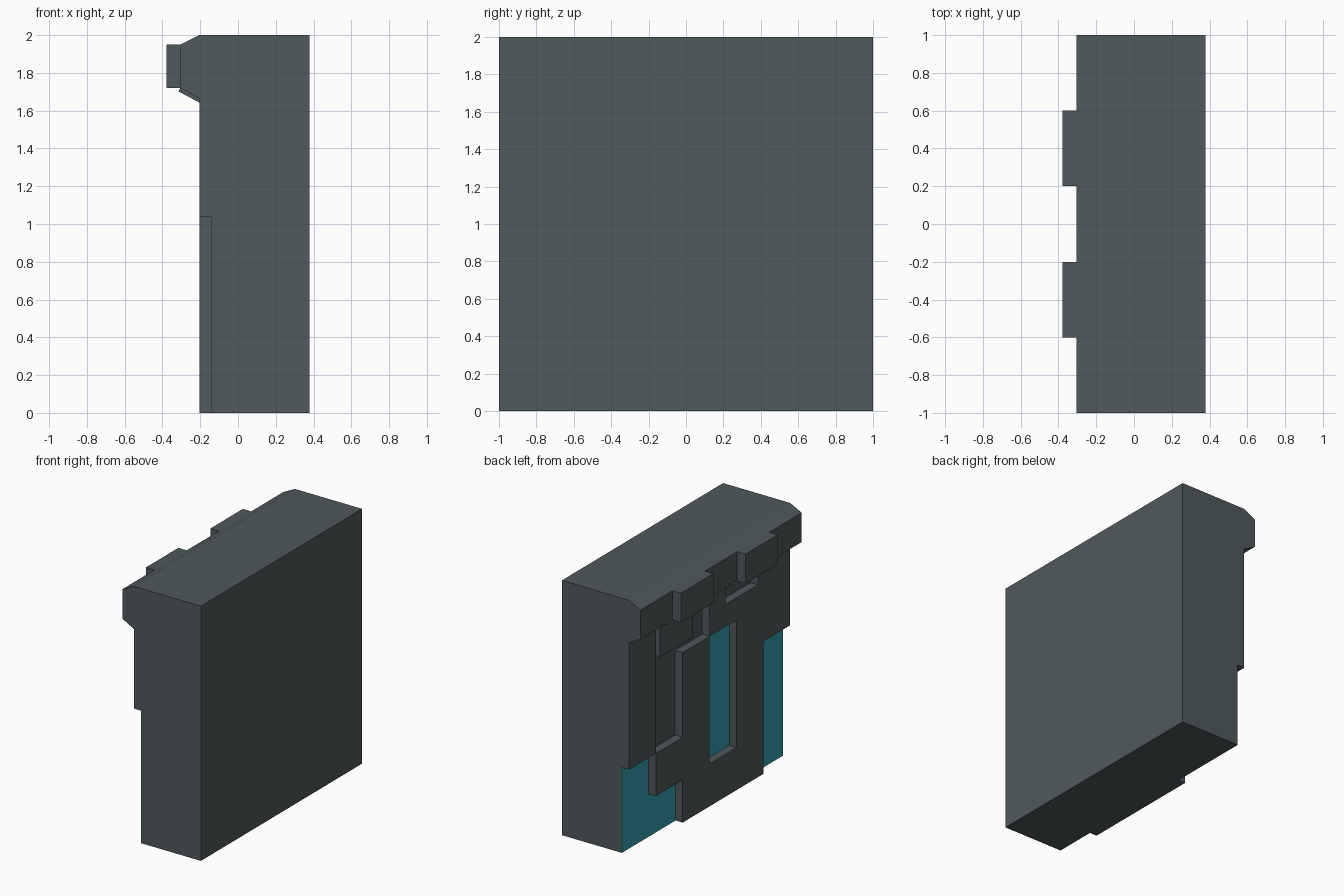
import bpy, bmesh

if "Cube" in bpy.data.objects:
    bpy.data.objects.remove(bpy.data.objects["Cube"])


def material(name, rgb):
    m = bpy.data.materials.new(name)
    m.diffuse_color = (*rgb, 1)
    m.use_nodes = True
    m.node_tree.nodes["Principled BSDF"].inputs["Base Color"].default_value = m.diffuse_color
    return m


GREY = material("slate grey", (0.08, 0.1, 0.106))
TEAL = material("teal", (0.034, 0.36, 0.425))

FLOOR, FACE = -0.14, -0.205    # recess floor and raised face of the panel side
TOP = 1.665                    # top of the raised panel


def finish(bm, name, mat):
    bmesh.ops.recalc_face_normals(bm, faces=bm.faces)
    mesh = bpy.data.meshes.new(name)
    bm.to_mesh(mesh)
    bm.free()
    mesh.materials.append(mat)
    ob = bpy.data.objects.new(name, mesh)
    bpy.context.collection.objects.link(ob)
    return ob


def prism(name, profile, y0, y1, mat):
    """Extrude an (x, z) profile along y."""
    bm = bmesh.new()
    f = bm.faces.new([bm.verts.new((x, y0, z)) for x, z in profile])
    ext = bmesh.ops.extrude_face_region(bm, geom=[f])
    verts = [v for v in ext["geom"] if isinstance(v, bmesh.types.BMVert)]
    bmesh.ops.translate(bm, verts=verts, vec=(0, y1 - y0, 0))
    return finish(bm, name, mat)


def box(name, x0, x1, y0, y1, z0, z1, mat):
    return prism(name, [(x0, z0), (x1, z0), (x1, z1), (x0, z1)], y0, y1, mat)


# wall slab with overhanging chamfered cap
prism("wall_body", [(0.378, 0), (0.378, 2), (FACE, 2), (-0.305, 1.95),
                    (-0.305, 1.72), (FACE, TOP), (FLOOR, TOP), (FLOOR, 0)],
      -1, 1, GREY)

# recesses in the panel: y0, y1, z0, z1, teal floor
T = 1 / 3
recesses = [
    (2 * T, 1, 0, 0.67, True),
    (T, 2 * T, 0, 0.335, True),
    (T, 2 * T, 0.67, TOP, False),
    (0, T, 1.335, TOP, False),
    (-T, 0, 0.335, 1.335, True),
    (-1, -2 * T, 0, 1.04, True),
    (-0.6, -0.2, 1.51, TOP, False),
]

# raised panel: every grid cell that is not a recess, extruded outwards
ys = sorted({-1, 1} | {v for r in recesses for v in r[:2]})
zs = sorted({0, TOP} | {v for r in recesses for v in r[2:4]})
bm = bmesh.new()
for ya, yb in zip(ys, ys[1:]):
    for za, zb in zip(zs, zs[1:]):
        y, z = (ya + yb) / 2, (za + zb) / 2
        if any(r[0] < y < r[1] and r[2] < z < r[3] for r in recesses):
            continue
        bm.faces.new([bm.verts.new((FLOOR, *p)) for p in
                      ((ya, za), (yb, za), (yb, zb), (ya, zb))])
bmesh.ops.remove_doubles(bm, verts=bm.verts, dist=1e-4)
ext = bmesh.ops.extrude_face_region(bm, geom=bm.faces[:])
bmesh.ops.translate(bm, vec=(FACE - FLOOR, 0, 0),
                    verts=[v for v in ext["geom"] if isinstance(v, bmesh.types.BMVert)])
finish(bm, "raised_panel", GREY)

# coloured recess floors
for y0, y1, z0, z1, teal in recesses:
    if teal:
        box("recess_floor", FLOOR - 0.003, FLOOR, y0, y1, z0, z1, TEAL)

# cap blocks with the thin lip under each
for y0 in (-0.6, 0.2):
    box("cap_block", -0.378, -0.305, y0, y0 + 0.4, 1.72, 1.95, GREY)
    prism("cap_lip", [(FACE, TOP), (-0.305, 1.72), (-0.315, 1.702), (FACE, 1.643)],
          y0, y0 + 0.4, GREY)

# block hanging in the upper recess
box("recess_block", -0.195, FLOOR, 0.2, 0.6, 1.4, TOP, GREY)
